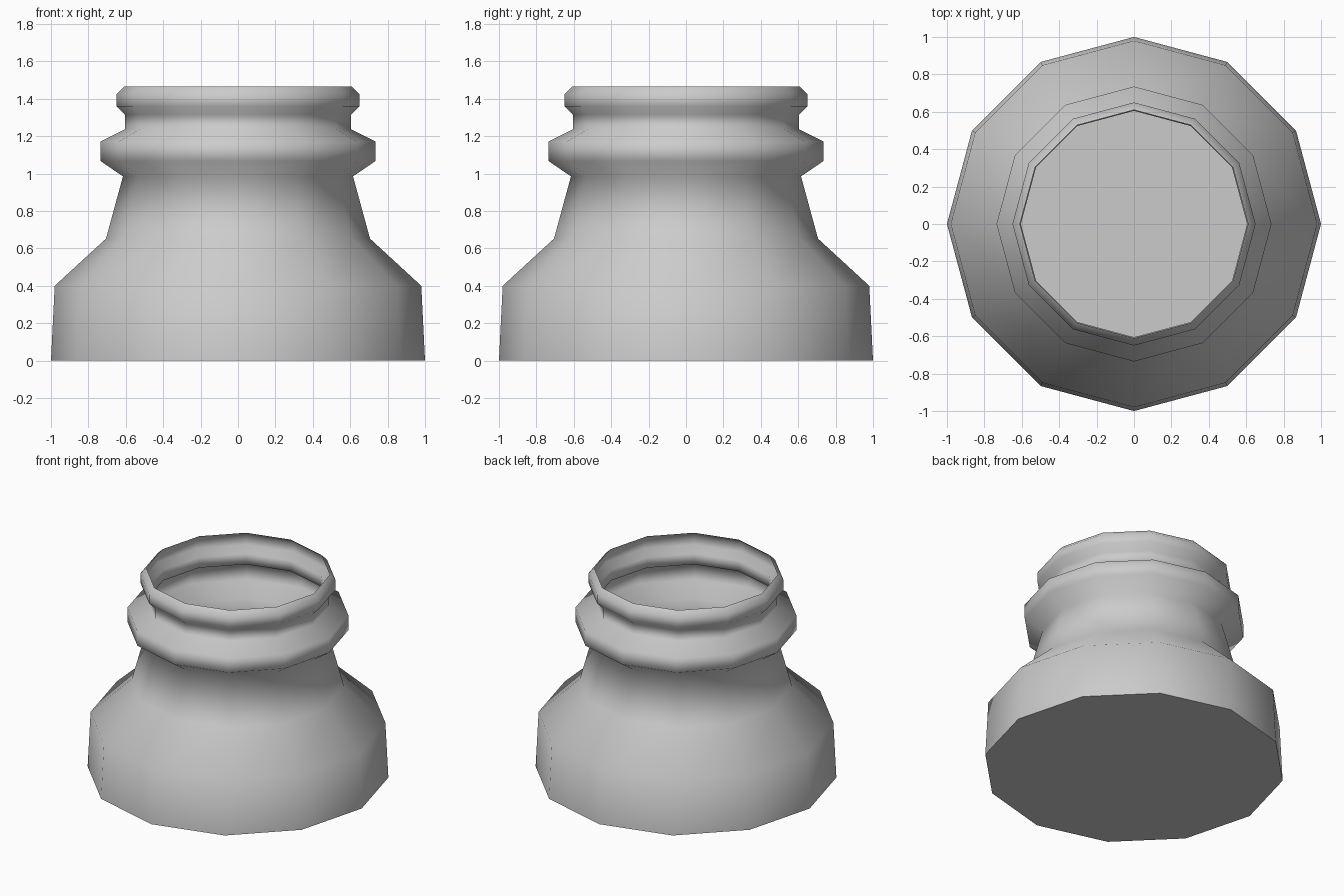
import bpy, bmesh
from math import cos, sin, pi

if "Cube" in bpy.data.objects:
    bpy.data.objects.remove(bpy.data.objects["Cube"])

SIDES = 12
# Outline from base to rim: (radius, height)
profile = [(1.0, 0.0), (0.98, 0.40), (0.706, 0.652), (0.615, 0.985),
           (0.735, 1.067), (0.735, 1.172), (0.605, 1.237), (0.605, 1.315),
           (0.65, 1.36), (0.65, 1.425), (0.61, 1.465)]

# Thin open-topped jar shell, lathed around z
bm = bmesh.new()
rings = [[bm.verts.new((r * cos(2 * pi * i / SIDES), r * sin(2 * pi * i / SIDES), z))
          for i in range(SIDES)] for r, z in profile]
for low, high in zip(rings, rings[1:]):
    for i in range(SIDES):
        j = (i + 1) % SIDES
        bm.faces.new((low[i], low[j], high[j], high[i])).smooth = True

# Flat closed floor with a sharp edge
floor = bm.faces.new(rings[0][::-1])
for edge in floor.edges:
    edge.smooth = False

mesh = bpy.data.meshes.new("jar")
bm.to_mesh(mesh)
bm.free()
jar = bpy.data.objects.new("jar", mesh)
bpy.context.collection.objects.link(jar)
